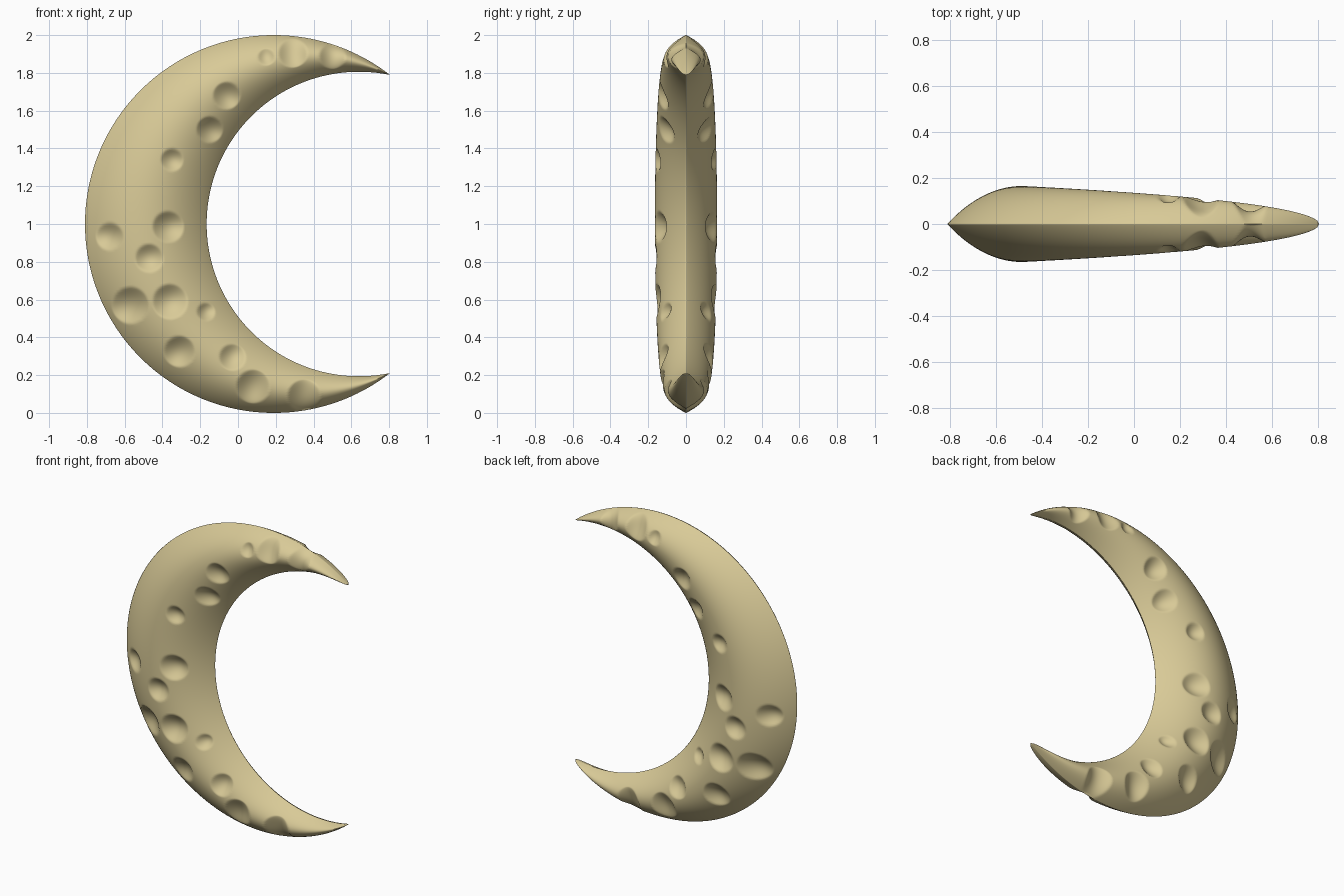
import bpy, bmesh, math

if "Cube" in bpy.data.objects:
    bpy.data.objects.remove(bpy.data.objects["Cube"])

# Outline: crescent between two circles in the xz plane
OUT_X, OUT_R = 0.19, 1.0
IN_X, IN_R = 0.64, 0.806
OUT_A, IN_A = math.radians(52.1), math.radians(78.2)   # tip angles
WIDTH, HALF_DEPTH = 0.645, 0.165
ROWS, COLS = 380, 100

# Craters: x, z, radius (repeated on front and back)
CRATERS = [
    (0.15, 1.885, 0.045), (0.29, 1.905, 0.077), (0.50, 1.89, 0.07),
    (-0.06, 1.68, 0.073), (-0.15, 1.50, 0.07), (-0.35, 1.34, 0.06),
    (-0.37, 0.985, 0.083), (-0.68, 0.935, 0.072), (-0.47, 0.82, 0.075),
    (-0.57, 0.57, 0.098), (-0.36, 0.59, 0.093), (-0.17, 0.535, 0.048),
    (-0.31, 0.325, 0.083), (-0.03, 0.295, 0.07), (0.08, 0.14, 0.09),
    (0.35, 0.09, 0.088),
]


def arc(cx, r, tip, t):
    a = tip + (2 * math.pi - 2 * tip) * t
    return cx + r * math.cos(a), 1 + r * math.sin(a)


def half_depth(x, z, u, width):
    h = HALF_DEPTH * (width / WIDTH) ** 0.53 * (4 * u * (1 - u)) ** 0.95
    cut = 0.0
    for cx, cz, r in CRATERS:
        d = math.hypot(x - cx, z - cz) / r
        if d < 1:
            cut = max(cut, 0.5 * r * (1 - d * d) ** 1.2)
    return max(h - cut, h * 0.3)


# Crescent body: front and back skins sharing the rim edges
bm = bmesh.new()
tips = []
for t in (0, 1):
    x, z = arc(OUT_X, OUT_R, OUT_A, t)
    tips.append(bm.verts.new((x, 0, z)))
rings = []
for i in range(1, ROWS):
    t = i / ROWS
    ox, oz = arc(OUT_X, OUT_R, OUT_A, t)
    ix, iz = arc(IN_X, IN_R, IN_A, t)
    width = math.hypot(ox - ix, oz - iz)
    front, back = [], []
    for j in range(COLS + 1):
        s = j / COLS
        u = 0.5 * s + 0.5 * (0.5 - 0.5 * math.cos(math.pi * s))
        x, z = ox + (ix - ox) * u, oz + (iz - oz) * u
        if j in (0, COLS):
            front.append(bm.verts.new((x, 0, z)))
        else:
            h = half_depth(x, z, u, width)
            front.append(bm.verts.new((x, -h, z)))
            back.append(bm.verts.new((x, h, z)))
    rings.append(front + back[::-1])
n = 2 * COLS
for a, b in zip(rings, rings[1:]):
    for k in range(n):
        bm.faces.new((a[k], a[(k + 1) % n], b[(k + 1) % n], b[k]))
for tip, ring in ((tips[0], rings[0]), (tips[1], rings[-1])):
    for k in range(n):
        bm.faces.new((tip, ring[k], ring[(k + 1) % n]))
bmesh.ops.recalc_face_normals(bm, faces=bm.faces)
for f in bm.faces:
    f.smooth = True

mesh = bpy.data.meshes.new("crescent_moon")
bm.to_mesh(mesh)
bm.free()
moon = bpy.data.objects.new("crescent_moon", mesh)
bpy.context.collection.objects.link(moon)

mat = bpy.data.materials.new("pale moon yellow")
mat.diffuse_color = (0.69, 0.59, 0.31, 1)
mat.use_nodes = True
mat.node_tree.nodes["Principled BSDF"].inputs["Base Color"].default_value = mat.diffuse_color
mesh.materials.append(mat)
